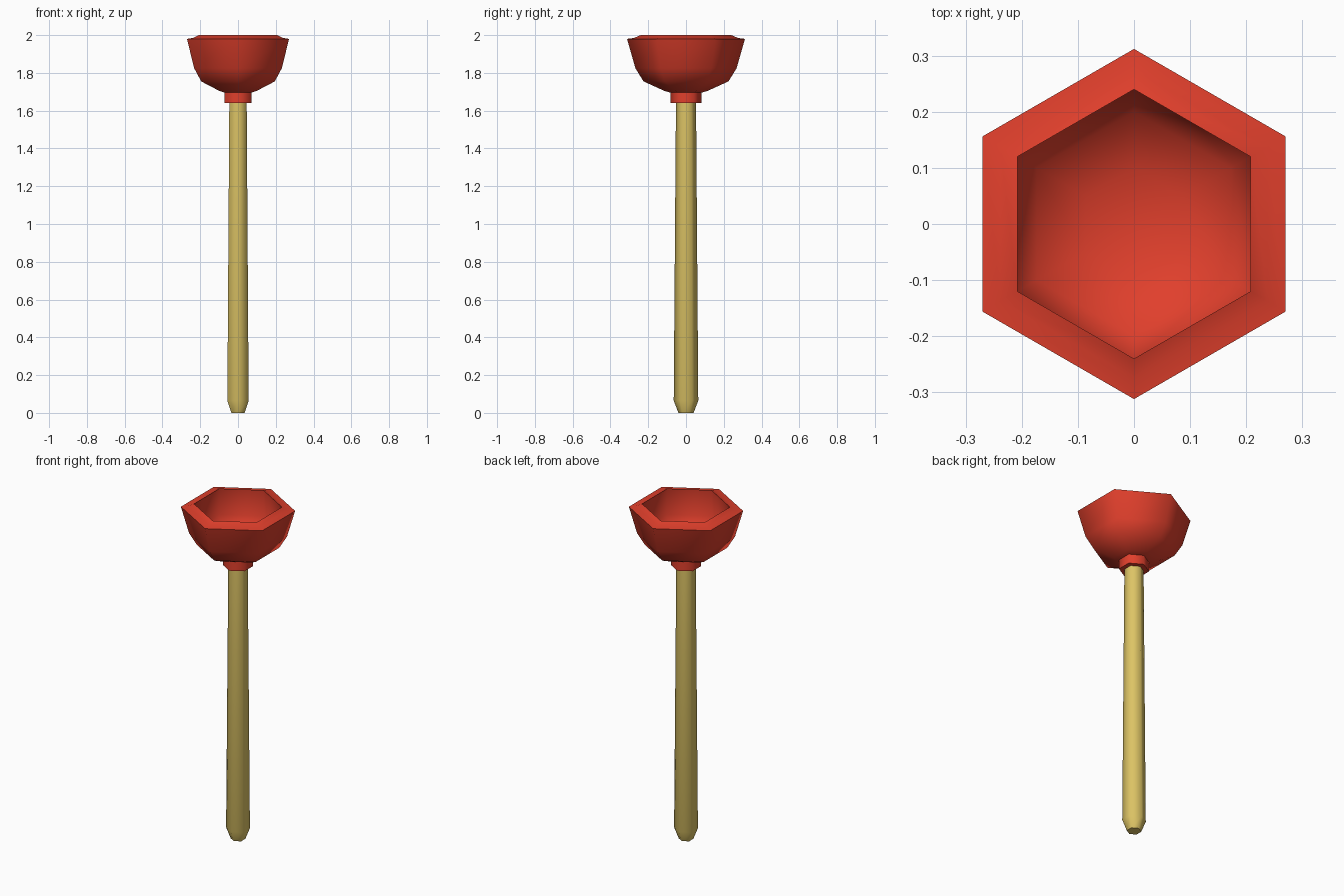
import bpy, bmesh, math

if "Cube" in bpy.data.objects:
    bpy.data.objects.remove(bpy.data.objects["Cube"])

SIDES = 6


def material(name, color):
    m = bpy.data.materials.new(name)
    m.diffuse_color = color
    m.use_nodes = True
    m.node_tree.nodes["Principled BSDF"].inputs["Base Color"].default_value = m.diffuse_color
    return m


def lathe(name, profile, mat):
    """Revolve (radius, z) points into a six-sided smooth solid; radius 0 makes a pole."""
    bm = bmesh.new()
    rings = []
    for r, z in profile:
        if r == 0:
            rings.append([bm.verts.new((0, 0, z))] * SIDES)
        else:
            rings.append([bm.verts.new((r * math.cos(a), r * math.sin(a), z))
                          for a in (math.pi / 2 + i * math.tau / SIDES for i in range(SIDES))])
    for lo, hi in zip(rings, rings[1:]):
        for i in range(SIDES):
            j = (i + 1) % SIDES
            quad = list(dict.fromkeys((lo[i], lo[j], hi[j], hi[i])))
            bm.faces.new(quad)
    bmesh.ops.recalc_face_normals(bm, faces=bm.faces)
    for f in bm.faces:
        f.smooth = True
    me = bpy.data.meshes.new(name)
    bm.to_mesh(me)
    bm.free()
    me.materials.append(mat)
    ob = bpy.data.objects.new(name, me)
    bpy.context.collection.objects.link(ob)
    bpy.context.view_layer.objects.active = ob
    ob.select_set(True)
    bpy.ops.object.shade_smooth_by_angle(angle=math.radians(65))
    ob.select_set(False)
    return ob


rubber = material("red_rubber", (0.75, 0.05, 0.025, 1))
wood = material("wood", (0.72, 0.55, 0.13, 1))

# Wooden handle with a tapered tip, running up into the collar
lathe("handle", [(0, 0), (0.04, 0), (0.065, 0.065), (0.053, 1.66), (0, 1.66)], wood)

# Collar that grips the handle
lathe("collar", [(0, 1.64), (0.083, 1.64), (0.083, 1.71), (0, 1.71)], rubber)

# Cup: outer wall, flared rim, raised lip and hollow bowl
lathe("cup", [(0, 1.695), (0.08, 1.695), (0.115, 1.705), (0.225, 1.755), (0.268, 1.825),
              (0.312, 1.98), (0.275, 1.985), (0.24, 2.0), (0.25, 1.84),
              (0.20, 1.765), (0.10, 1.72), (0, 1.715)], rubber)
